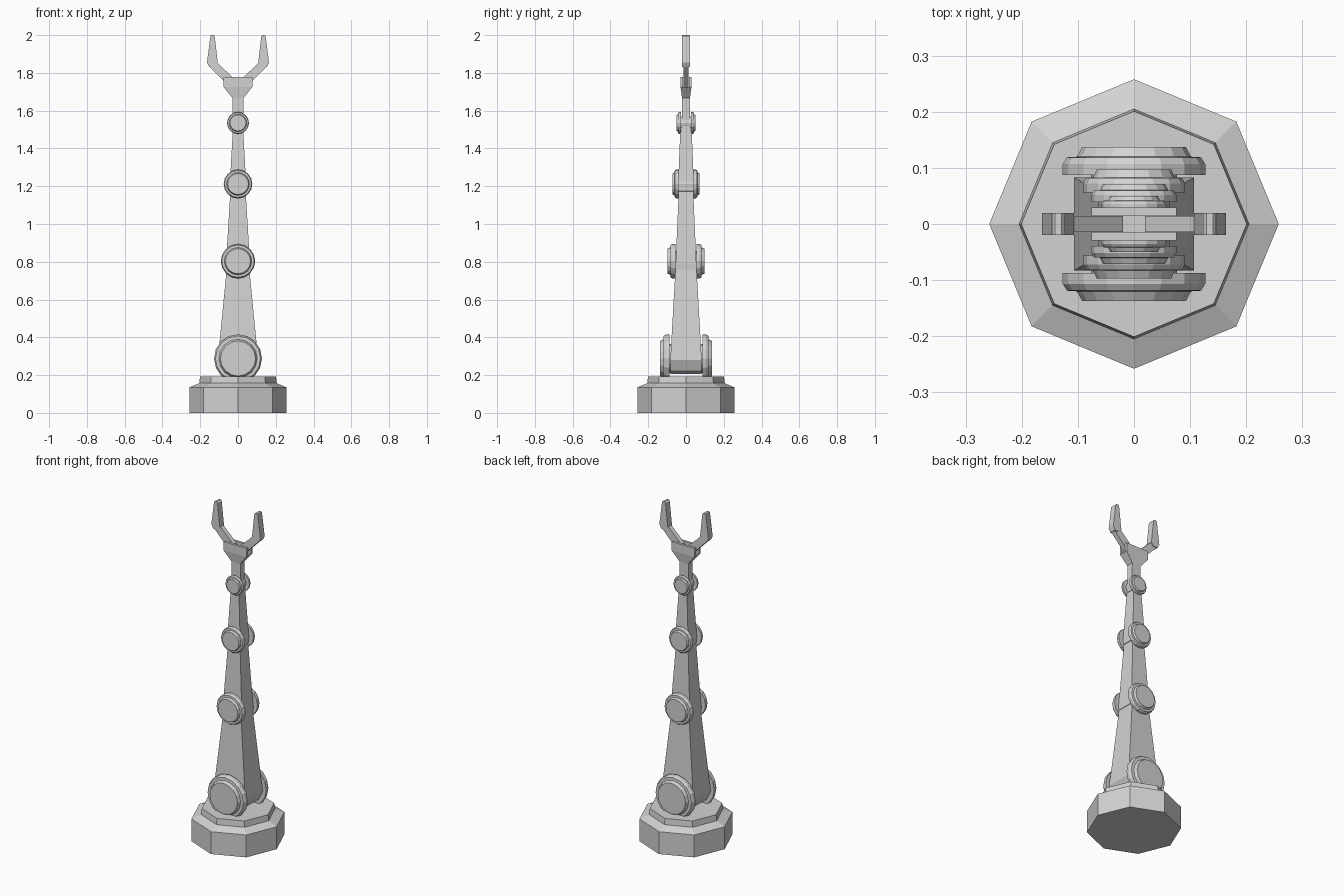
import bpy, bmesh, math

if "Cube" in bpy.data.objects:
    bpy.data.objects.remove(bpy.data.objects["Cube"])

grey = bpy.data.materials.new("light_grey")
grey.diffuse_color = (0.65, 0.65, 0.65, 1)
grey.use_nodes = True
grey.node_tree.nodes["Principled BSDF"].inputs["Base Color"].default_value = grey.diffuse_color


def skin(name, rings):
    """Join rings of equal point count and cap both ends."""
    bm = bmesh.new()
    loops = [[bm.verts.new(p) for p in ring] for ring in rings]
    n = len(loops[0])
    for a, b in zip(loops, loops[1:]):
        for i in range(n):
            j = (i + 1) % n
            bm.faces.new((a[i], a[j], b[j], b[i]))
    bm.faces.new(loops[0])
    bm.faces.new(loops[-1])
    bmesh.ops.recalc_face_normals(bm, faces=bm.faces[:])
    mesh = bpy.data.meshes.new(name)
    bm.to_mesh(mesh)
    bm.free()
    mesh.materials.append(grey)
    obj = bpy.data.objects.new(name, mesh)
    bpy.context.collection.objects.link(obj)
    return obj


def circle(r, n):
    return [(r * math.cos(2 * math.pi * i / n), r * math.sin(2 * math.pi * i / n)) for i in range(n)]


def box_loft(name, rows):
    """Rectangular sections given as (z, half width x, half depth y)."""
    return skin(name, [[(-x, -y, z), (x, -y, z), (x, y, z), (-x, y, z)] for z, x, y in rows])


def plate(name, outline, y0, y1):
    """Extrude an xz outline along y."""
    return skin(name, [[(x, y, z) for x, z in outline] for y in (y0, y1)])


# Octagonal pedestal with a stepped top
skin("pedestal", [[(x, y, z) for x, y in circle(r, 8)]
                  for r, z in ((0.258, 0), (0.258, 0.135), (0.205, 0.157), (0.201, 0.193))])

# Tapered arm segments with bevelled lower ends
box_loft("lower_arm", [(0.205, 0.05, 0.083), (0.222, 0.08, 0.083), (0.28, 0.107, 0.083),
                       (0.76, 0.06, 0.056), (0.80, 0.05, 0.05)])
box_loft("middle_arm", [(0.735, 0.03, 0.055), (0.76, 0.062, 0.055), (0.785, 0.064, 0.055),
                        (1.18, 0.040, 0.038), (1.22, 0.035, 0.036)])
box_loft("upper_arm", [(1.155, 0.025, 0.042), (1.175, 0.043, 0.042), (1.20, 0.044, 0.042),
                       (1.50, 0.027, 0.030), (1.55, 0.022, 0.028)])

# Stepped round hubs on both sides of each joint: height, radius, inner y, outer y
joints = {"shoulder": (0.288, 0.127, 0.082, 0.137),
          "elbow": (0.803, 0.091, 0.052, 0.097),
          "forearm": (1.212, 0.076, 0.036, 0.071),
          "wrist": (1.535, 0.058, 0.024, 0.050)}
hub_profile = ((1.0, 0.1), (1.0, 0.45), (0.94, 0.67), (0.80, 0.69), (0.73, 1.0))
for label, (zc, r, y0, y1) in joints.items():
    for side, s in (("front", -1), ("back", 1)):
        skin(f"{label}_hub_{side}",
             [[(x, s * (y0 + (y1 - y0) * t), zc + z) for x, z in circle(r * k, 16)]
              for k, t in hub_profile])
    # Axle core joining the two hubs inside the arm
    skin(f"{label}_axle", [[(x, y, zc + z) for x, z in circle(r * 0.6, 16)]
                           for y in (-y0 - 0.01, y0 + 0.01)])

# Gripper palm and the two cheeks that hold the fingers
box_loft("gripper_palm", [(1.50, 0.03, 0.020), (1.668, 0.03, 0.021), (1.725, 0.076, 0.029)])
cheek = [(-0.076, 1.725), (0.076, 1.725), (0.076, 1.777), (-0.076, 1.777)]
for side, s in (("front", -1), ("back", 1)):
    plate(f"gripper_cheek_{side}", cheek, s * 0.015, s * 0.029)

# Mirrored fingers: a thin angled link and a thicker claw
link = [(0.02, 1.72), (0.04, 1.72), (0.152, 1.835), (0.135, 1.865), (0.107, 1.852), (0.02, 1.768)]
claw = [(0.107, 1.85), (0.126, 1.832), (0.152, 1.832), (0.164, 1.856),
        (0.146, 1.995), (0.141, 2.0), (0.129, 2.0), (0.123, 1.993)]
for side, s in (("left", -1), ("right", 1)):
    plate(f"finger_link_{side}", [(s * x, z) for x, z in link], -0.0145, 0.0145)
    plate(f"finger_claw_{side}", [(s * x, z) for x, z in claw], -0.02, 0.02)
